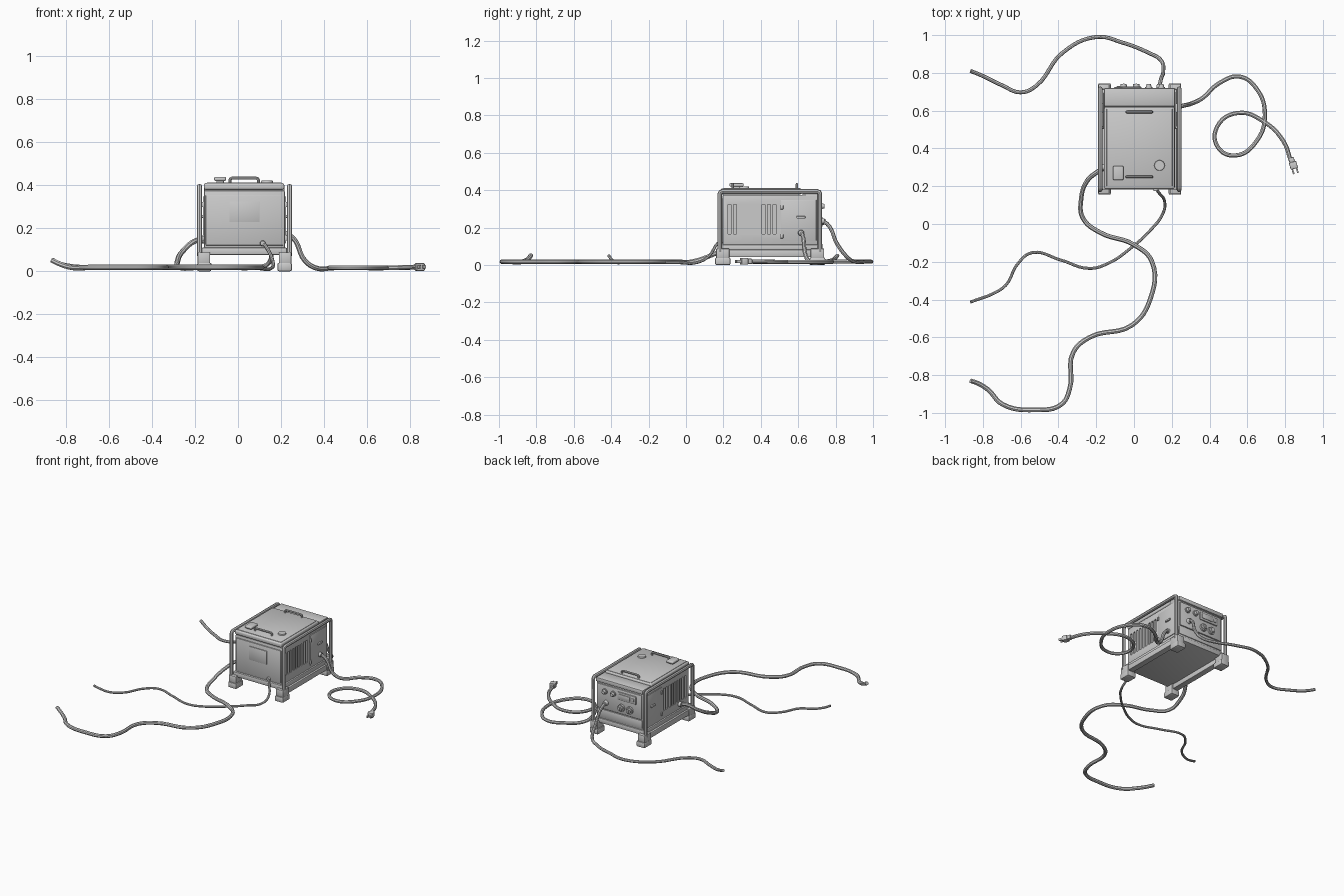
import bpy, bmesh, math
from mathutils import Vector, Matrix

CX = 0.03  # centre line of the machine


def finish(name, bm, smooth=False):
    me = bpy.data.meshes.new(name)
    bm.to_mesh(me)
    bm.free()
    ob = bpy.data.objects.new(name, me)
    bpy.context.collection.objects.link(ob)
    if smooth:
        shade(ob)
    return ob


def shade(ob):
    bpy.ops.object.select_all(action='DESELECT')
    ob.select_set(True)
    bpy.context.view_layer.objects.active = ob
    bpy.ops.object.shade_smooth_by_angle(angle=math.radians(40))


def add_box(bm, lo, hi):
    lo, hi = Vector(lo), Vector(hi)
    m = Matrix.Translation((lo + hi) / 2) @ Matrix.Diagonal((*(hi - lo), 1))
    bmesh.ops.create_cube(bm, size=1, matrix=m)


def box(name, lo, hi, bevel=0.0, seg=2):
    bm = bmesh.new()
    add_box(bm, lo, hi)
    if bevel:
        bmesh.ops.bevel(bm, geom=bm.edges[:], offset=bevel, segments=seg, profile=0.5, affect='EDGES')
    return finish(name, bm, bool(bevel))


def side_box(name, s, x0, x1, y, z, bevel=0.0):
    """Box whose x range is measured outwards from the centre line."""
    a, b = sorted((CX + s * x0, CX + s * x1))
    return box(name, (a, y[0], z[0]), (b, y[1], z[1]), bevel)


def disc(name, loc, r, depth, axis, r2=None, n=24):
    bm = bmesh.new()
    rot = Vector((0, 0, 1)).rotation_difference(Vector(axis)).to_matrix().to_4x4()
    bmesh.ops.create_cone(bm, cap_ends=True, segments=n, radius1=r, radius2=r if r2 is None else r2,
                          depth=depth, matrix=Matrix.Translation(loc) @ rot)
    return finish(name, bm, True)


def tube(name, pts, r, kind='POLY', res=6):
    cu = bpy.data.curves.new(name, 'CURVE')
    cu.dimensions = '3D'
    cu.bevel_depth, cu.bevel_resolution, cu.resolution_u = r, 2, res
    cu.use_fill_caps = True
    sp = cu.splines.new(kind)
    if kind == 'BEZIER':
        sp.bezier_points.add(len(pts) - 1)
        for p, co in zip(sp.bezier_points, pts):
            p.co = co
            p.handle_left_type = p.handle_right_type = 'AUTO'
    else:
        sp.points.add(len(pts) - 1)
        for p, co in zip(sp.points, pts):
            p.co = (*co, 1)
    ob = bpy.data.objects.new(name, cu)
    bpy.context.collection.objects.link(ob)
    bpy.ops.object.select_all(action='DESELECT')
    ob.select_set(True)
    bpy.context.view_layer.objects.active = ob
    bpy.ops.object.convert(target='MESH')
    shade(bpy.context.view_layer.objects.active)


def cable(name, start, flat, end, r, z=0.018):
    """Hanging start points, xy points along the floor, lifted end points."""
    tube(name, start + [(x, y, z) for x, y in flat] + end, r, 'BEZIER')


# housing with ventilation slots cut into both sides
body = box('housing', (-0.158, 0.195, 0.105), (0.218, 0.708, 0.375), 0.006)
bm = bmesh.new()
for s in (-1, 1):
    for i in range(9):
        y = 0.232 + i * 0.0302
        x = CX + s * (0.188 - (0.006 if 2 <= i <= 5 else 0.014))
        lo, hi = sorted((x, CX + s * 0.22))
        add_box(bm, (lo, y - 0.008, 0.165), (hi, y + 0.008, 0.325))
cutter = finish('slot_cutter', bm)
mod = body.modifiers.new('slots', 'BOOLEAN')
mod.operation, mod.solver, mod.object = 'DIFFERENCE', 'EXACT', cutter
bpy.context.view_layer.objects.active = body
bpy.ops.object.modifier_apply(modifier='slots')
bpy.data.objects.remove(cutter)

# base tray, lid, rear hood
box('base_tray', (-0.168, 0.182, 0.075), (0.228, 0.715, 0.11), 0.006)
box('lid', (-0.158, 0.185, 0.378), (0.215, 0.62, 0.41), 0.01, 3)
box('lid_top_panel', (-0.145, 0.2, 0.405), (0.203, 0.61, 0.413), 0.003)
box('rear_hood', (-0.158, 0.622, 0.37), (0.217, 0.72, 0.4), 0.006)

# front panel with raised plate
box('front_panel', (-0.15, 0.188, 0.12), (0.21, 0.2, 0.355), 0.004)
box('front_plate', (-0.04, 0.183, 0.228), (0.1, 0.19, 0.325), 0.002)

# lid handles
for name, y in (('rear_lid_handle', 0.593), ('front_lid_handle', 0.25)):
    tube(name, [(-0.038, y, 0.405), (-0.038, y, 0.424), (-0.035, y, 0.43), (-0.028, y, 0.432),
                (0.085, y, 0.432), (0.092, y, 0.43), (0.095, y, 0.424), (0.095, y, 0.405)], 0.007)

# fuel cap and round inspection cover
box('fuel_cap_neck', (-0.1, 0.245, 0.405), (-0.066, 0.295, 0.422), 0.003)
box('fuel_cap', (-0.111, 0.232, 0.419), (-0.056, 0.308, 0.438), 0.007, 3)
disc('inspection_cover', (0.135, 0.31, 0.415), 0.029, 0.012, (0, 0, 1), 0.026, 32)

# side details, mirrored left and right
for s, side in ((1, 'right'), (-1, 'left')):
    xf = CX + s * 0.209
    y0, y1, zt, c = 0.181, 0.716, 0.394, 0.014
    hoop = [(xf, y0, 0.07), (xf, y0, zt - c), (xf, y0 + c * .3, zt - c * .3), (xf, y0 + c, zt),
            (xf, y1 - c, zt), (xf, y1 - c * .3, zt - c * .3), (xf, y1, zt - c), (xf, y1, 0.07)]
    tube(side + '_frame_hoop', hoop, 0.0125)
    side_box(side + '_skid_rail', s, 0.168, 0.212, (0.165, 0.735), (0.042, 0.082), 0.005)
    for end, ya, yb in (('front', 0.155, 0.238), ('rear', 0.66, 0.745)):
        side_box(f'{side}_{end}_foot', s, 0.153, 0.22, (ya, yb), (0.0, 0.04), 0.008)
        side_box(f'{side}_{end}_foot_bracket', s, 0.16, 0.218, (ya + .006, yb - .006), (0.036, 0.088), 0.004)
    side_box(side + '_door', s, 0.18, 0.193, (0.508, 0.697), (0.13, 0.348), 0.003)
    side_box(side + '_door_handle', s, 0.19, 0.203, (0.59, 0.638), (0.248, 0.262), 0.004)
    for z in (0.155, 0.31):
        side_box(f'{side}_door_hinge', s, 0.186, 0.2, (0.504, 0.52), (z - 0.012, z + 0.012), 0.003)

# rear control panel
box('control_panel', (-0.145, 0.7, 0.185), (0.205, 0.717, 0.36), 0.004)
box('rear_lower_panel', (-0.15, 0.7, 0.12), (0.21, 0.713, 0.178), 0.004)
for x in (0.145, 0.078):
    disc('control_knob_base', (x, 0.72, 0.315), 0.02, 0.01, (0, 1, 0))
    disc('control_knob', (x, 0.731, 0.315), 0.015, 0.018, (0, 1, 0), 0.012)
box('display_frame', (-0.105, 0.71, 0.285), (0.04, 0.725, 0.342), 0.004)
box('display_screen', (-0.06, 0.72, 0.298), (0.028, 0.729, 0.33), 0.002)
box('display_button', (-0.092, 0.72, 0.303), (-0.072, 0.73, 0.325), 0.003)
for x in (0.012, -0.055):
    disc('power_socket', (x, 0.722, 0.232), 0.026, 0.014, (0, 1, 0))
    disc('power_socket_cap', (x, 0.733, 0.232), 0.018, 0.016, (0, 1, 0), 0.016)
    box('socket_grip', (x - 0.004, 0.738, 0.218), (x + 0.004, 0.745, 0.246), 0.002)

# cable glands
disc('rear_gland', (0.135, 0.725, 0.235), 0.02, 0.03, (0, 1, 0), 0.014)
disc('front_gland', (0.115, 0.186, 0.13), 0.014, 0.022, (0, -1, 0), 0.011)
disc('right_gland', (0.228, 0.615, 0.172), 0.017, 0.022, (1, 0, 0), 0.014)
disc('left_gland', (-0.164, 0.3, 0.145), 0.018, 0.022, (-1, 0, 0), 0.015)

# cables lying on the floor
cable('rear_cable', [(0.135, 0.72, 0.235), (0.14, 0.755, 0.22), (0.155, 0.81, 0.11), (0.14, 0.87, 0.035)],
      [(0.08, 0.905), (-0.06, 0.96), (-0.2, 0.99), (-0.38, 0.905), (-0.52, 0.73), (-0.6, 0.697), (-0.7, 0.735)],
      [(-0.81, 0.788, 0.03), (-0.865, 0.81, 0.05)], 0.0105)
cable('front_cable', [(0.115, 0.19, 0.13), (0.13, 0.168, 0.115), (0.162, 0.12, 0.045)],
      [(0.155, 0.06), (0.08, -0.04), (-0.02, -0.13), (-0.13, -0.205), (-0.235, -0.235), (-0.39, -0.19),
       (-0.54, -0.152), (-0.615, -0.21), (-0.68, -0.325), (-0.76, -0.375)],
      [(-0.83, -0.4, 0.033), (-0.865, -0.413, 0.05)], 0.008, 0.014)
cable('left_cable', [(-0.15, 0.3, 0.145), (-0.195, 0.275, 0.142), (-0.25, 0.225, 0.1), (-0.28, 0.13, 0.05)],
      [(-0.27, 0.03), (-0.18, -0.045), (0, -0.11), (0.095, -0.2), (0.085, -0.4), (-0.01, -0.535),
       (-0.235, -0.6), (-0.322, -0.68), (-0.34, -0.87), (-0.385, -0.955), (-0.525, -0.984),
       (-0.695, -0.955), (-0.775, -0.875)], [(-0.83, -0.842, 0.035), (-0.865, -0.83, 0.052)], 0.0125)
cable('right_cable', [(0.22, 0.615, 0.172), (0.255, 0.625, 0.155), (0.31, 0.64, 0.05)],
      [(0.36, 0.665), (0.45, 0.745), (0.56, 0.78), (0.65, 0.715), (0.693, 0.58), (0.65, 0.44),
       (0.54, 0.363), (0.445, 0.405), (0.44, 0.515), (0.55, 0.588), (0.69, 0.54)],
      [(0.79, 0.44, 0.018), (0.832, 0.33, 0.02)], 0.0115, 0.016)

# plug at the end of the right cable
plug_turn = Matrix.Translation((0.835, 0.34, 0.02)) @ Matrix.Rotation(math.radians(17), 4, 'Z')
for ob in (box('plug_collar', (-0.014, -0.015, -0.014), (0.014, 0.012, 0.014), 0.004),
           box('plug_body', (-0.02, -0.05, -0.018), (0.02, -0.012, 0.018), 0.005),
           box('plug_left_pin', (-0.016, -0.076, -0.008), (-0.007, -0.045, 0.008), 0.001),
           box('plug_right_pin', (0.007, -0.076, -0.008), (0.016, -0.045, 0.008), 0.001)):
    ob.data.transform(plug_turn)
